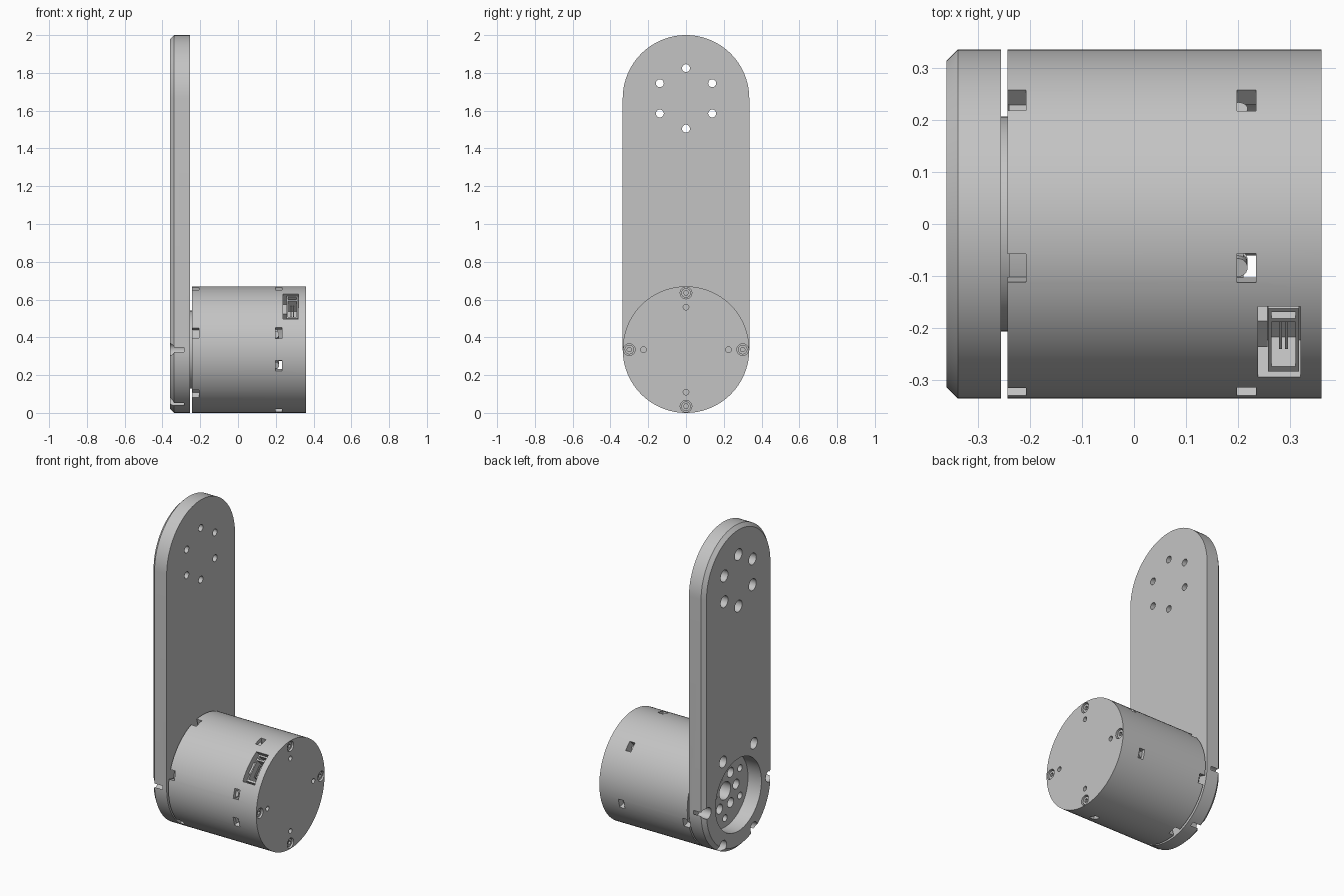
import bpy
import bmesh
from math import sin, cos, pi, radians
from mathutils import Matrix, Vector

cube = bpy.data.objects.get("Cube")
if cube:
    bpy.data.objects.remove(cube)

R = 0.335          # housing and plate radius
AXIS = R           # height of the motor axis
TOP = 2 - R        # height of the upper pivot

grey = bpy.data.materials.new("light_grey")
grey.use_nodes = True
grey.diffuse_color = (0.55, 0.55, 0.55, 1)
grey.node_tree.nodes["Principled BSDF"].inputs["Base Color"].default_value = grey.diffuse_color


def rod(bm, r, x0, x1, y=0, z=AXIS, seg=24):
    """Cylinder along x."""
    m = Matrix.Translation(((x0 + x1) / 2, y, z)) @ Matrix.Rotation(pi / 2, 4, 'Y')
    bmesh.ops.create_cone(bm, cap_ends=True, segments=seg, radius1=r, radius2=r,
                          depth=x1 - x0, matrix=m)


def radial(angle):
    """Frame whose z points outward from the motor axis, angle from the top."""
    return Matrix.Translation((0, 0, AXIS)) @ Matrix.Rotation(-radians(angle), 4, 'X')


def block(bm, angle, x, t, r):
    """Box given by ranges along the axis, around it and outward."""
    mid = Vector([(a + b) / 2 for a, b in (x, t, r)])
    size = [b - a for a, b in (x, t, r)]
    m = radial(angle) @ Matrix.Translation(mid) @ Matrix.Diagonal((*size, 1))
    bmesh.ops.create_cube(bm, size=1, matrix=m)


def make(name, bm):
    bmesh.ops.recalc_face_normals(bm, faces=bm.faces)
    mesh = bpy.data.meshes.new(name)
    bm.to_mesh(mesh)
    bm.free()
    mesh.materials.append(grey)
    ob = bpy.data.objects.new(name, mesh)
    bpy.context.collection.objects.link(ob)
    return ob


def cut(ob, bm):
    """Subtract the cutter geometry from the object and keep the result."""
    cutter = make("cutter", bm)
    cutter.hide_render = True
    mod = ob.modifiers.new("cut", 'BOOLEAN')
    mod.operation, mod.solver, mod.object = 'DIFFERENCE', 'EXACT', cutter
    bpy.context.view_layer.update()
    dg = bpy.context.evaluated_depsgraph_get()
    mesh = bpy.data.meshes.new_from_object(ob.evaluated_get(dg))
    ob.modifiers.clear()
    ob.data = mesh
    bpy.data.objects.remove(cutter)


def ring(count, radius, start=0):
    """Offsets (y, z) of points on a circle, from the top."""
    for i in range(count):
        a = start + 2 * pi * i / count
        yield radius * sin(a), radius * cos(a)


def holes(ob, spots, r, x0, x1, z=AXIS):
    bm = bmesh.new()
    for y, dz in spots:
        rod(bm, r, x0, x1, y, z + dz)
    cut(ob, bm)


# Link plate: a rounded bar with its outer edge chamfered
bm = bmesh.new()
loops = []
for x, r in ((-0.36, R - 0.022), (-0.338, R), (-0.255, R)):
    pts = []
    for z, start in ((TOP, 0), (AXIS, pi)):
        pts += [(x, r * cos(start + pi * i / 48), z + r * sin(start + pi * i / 48))
                for i in range(49)]
    loops.append([bm.verts.new(p) for p in pts])
bm.faces.new(loops[0])
bm.faces.new(loops[-1])
for a, b in zip(loops, loops[1:]):
    for i in range(len(a)):
        j = (i + 1) % len(a)
        bm.faces.new((a[i], a[j], b[j], b[i]))
plate = make("link_plate", bm)

# Upper pivot holes with counterbores, and lower mounting holes
holes(plate, ring(6, 0.16), 0.021, -0.4, -0.2, TOP)
holes(plate, ring(6, 0.16), 0.036, -0.4, -0.3, TOP)
holes(plate, ring(6, 0.302, pi / 6), 0.035, -0.4, -0.285)

# Bearing bore with the output flange at its floor
bm = bmesh.new()
rod(bm, 0.225, -0.4, -0.268, seg=64)
cut(plate, bm)

# Output hub and inner motor core
bm = bmesh.new()
rod(bm, 0.206, -0.262, -0.22, seg=64)
hub = make("output_hub", bm)
bm = bmesh.new()
rod(bm, 0.293, -0.24, 0.21, seg=64)
core = make("motor_core", bm)
for part in (plate, hub, core):
    holes(part, [(0, 0)], 0.055, -0.3, -0.15)
    holes(part, ring(6, 0.17), 0.021, -0.3, -0.15)
    holes(part, ring(6, 0.108, pi / 6), 0.03, -0.3, -0.15)

# Motor housing: a cup open towards the plate
bm = bmesh.new()
rod(bm, R, -0.243, 0.36, seg=96)
housing = make("motor_housing", bm)
bm = bmesh.new()
rod(bm, 0.295, -0.3, 0.235, seg=96)
cut(housing, bm)

# Rim notches and snap-fit windows
rim_angles = [45.3 + 60 * i for i in range(6)]
snap_angles = [105.3, 45.3, -14.7, -74.7, -104.7, -164.7]
bm = bmesh.new()
for a in rim_angles:
    block(bm, a, (-0.3, -0.207), (-0.028, 0.028), (0.25, 0.4))
for a in snap_angles:
    block(bm, a, (0.198, 0.234), (-0.029, 0.029), (0.25, 0.4))
cut(housing, bm)

# Rounded snap tabs inside the windows
bm = bmesh.new()
for a in snap_angles:
    m = radial(a) @ Matrix.Translation((0.2, -0.004, 0.295))
    bmesh.ops.create_cone(bm, cap_ends=True, segments=24, radius1=0.018,
                          radius2=0.018, depth=0.04, matrix=m)
make("snap_tabs", bm)

# End cap: screw counterbores and small locating holes
holes(housing, ring(4, 0.3), 0.031, 0.335, 0.4)
holes(housing, ring(4, 0.225), 0.015, 0.3, 0.4)
bm = bmesh.new()
for y, dz in ring(4, 0.3):
    rod(bm, 0.025, 0.33, 0.352, y, AXIS + dz)
screws = make("cap_screws", bm)
bm = bmesh.new()
for y, dz in ring(4, 0.3):
    rod(bm, 0.013, 0.34, 0.37, y, AXIS + dz, seg=6)
cut(screws, bm)

# Cable connector in its pocket
PORT = -44.7
bm = bmesh.new()
block(bm, PORT, (0.238, 0.32), (-0.095, 0.095), (0.22, 0.4))
cut(housing, bm)
bm = bmesh.new()
block(bm, PORT, (0.257, 0.317), (-0.085, 0.085), (0.215, 0.316))
socket = make("connector_shell", bm)
bm = bmesh.new()
block(bm, PORT, (0.264, 0.31), (-0.072, 0.048), (0.235, 0.35))
block(bm, PORT, (0.264, 0.31), (0.058, 0.075), (0.27, 0.35))
cut(socket, bm)
bm = bmesh.new()
block(bm, PORT, (0.236, 0.256), (-0.035, 0.035), (0.215, 0.3))
make("connector_key", bm)
bm = bmesh.new()
for x in (0.278, 0.29):
    block(bm, PORT, (x, x + 0.006), (-0.045, 0.03), (0.23, 0.295))
make("connector_pins", bm)

# Smooth curved walls, keep edges sharp
for ob in bpy.context.view_layer.objects:
    ob.select_set(False)
for ob in bpy.context.collection.objects:
    if ob.type == 'MESH' and grey.name in ob.data.materials:
        ob.select_set(True)
        bpy.context.view_layer.objects.active = ob
bpy.ops.object.shade_smooth_by_angle(angle=radians(30))
